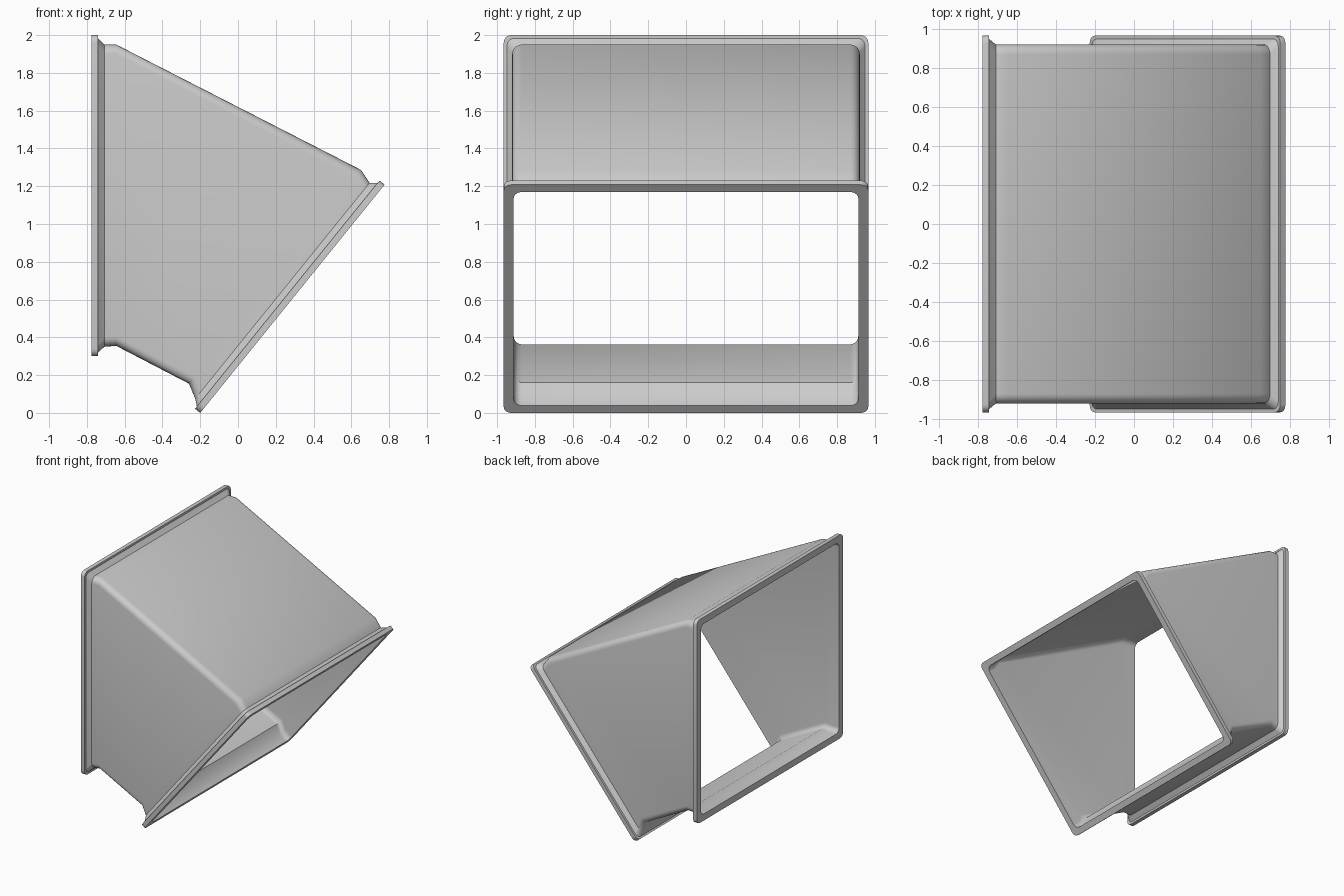
import bpy, bmesh, math
from mathutils import Vector

if "Cube" in bpy.data.objects:
    bpy.data.objects.remove(bpy.data.objects["Cube"])

# Outlet flange face: end points in the xz plane, and its axes
OUT_TOP, OUT_BOT = Vector((0.776, 1.208)), Vector((-0.2, 0.0))
D = (OUT_TOP - OUT_BOT).normalized()
N = Vector((D.y, -D.x))


def inlet(x, inset, half_y, r):
    return Vector((x, 0.30 + inset)), Vector((x, 2.0 - inset)), half_y, r


def outlet(back, inset, half_y, r):
    return OUT_BOT - N * back + D * inset, OUT_TOP - N * back - D * inset, half_y, r


def section(bottom, top, half_y, r):
    """Rounded rectangle spanning bottom-top in xz and +-half_y."""
    axis = (top - bottom).normalized()
    mid, half = (top + bottom) / 2, (top - bottom).length / 2
    pts = []
    for i, (sy, sz) in enumerate(((1, 1), (-1, 1), (-1, -1), (1, -1))):
        for k in range(6):
            a = math.pi / 2 * (i + k / 5)
            y = sy * (half_y - r) + r * math.cos(a)
            p = mid + axis * (sz * (half - r) + r * math.sin(a))
            pts.append((p.x, y, p.y))
    return pts


def body(bottom, top, inner):
    b, t = Vector(bottom), Vector(top)
    axis = (t - b).normalized() * inner
    return b + axis, t - axis, 0.92 - inner, 0.05 - inner


W = 0.008  # wall thickness
bend_in = ((-0.645, 0.355), (-0.645, 1.95))
bend_out = ((-0.26, 0.155), (0.65, 1.287))
rings = [
    # outer skin: inlet flange, flare, body, flare, outlet flange
    inlet(-0.776, 0, 0.965, 0.04),
    inlet(-0.742, 0, 0.965, 0.04),
    inlet(-0.742, 0.017, 0.948, 0.04),
    inlet(-0.708, 0.05, 0.92, 0.05),
    body(*bend_in, 0),
    body(*bend_out, 0),
    outlet(0.068, 0.042, 0.92, 0.05),
    outlet(0.035, 0.015, 0.948, 0.04),
    outlet(0.035, 0, 0.965, 0.04),
    outlet(0, 0, 0.965, 0.04),
    # inner skin back to the inlet
    outlet(0, 0.05, 0.912, 0.042),
    outlet(0.068, 0.05, 0.912, 0.042),
    body(*bend_out, W),
    body(*bend_in, W),
    inlet(-0.708, 0.058, 0.912, 0.042),
    inlet(-0.776, 0.055, 0.912, 0.042),
]

# Loft the sections into one closed duct shell
bm = bmesh.new()
loops = [[bm.verts.new(p) for p in section(*r)] for r in rings]
for i, a in enumerate(loops):
    b = loops[(i + 1) % len(loops)]
    for j in range(len(a)):
        k = (j + 1) % len(a)
        bm.faces.new((a[j], a[k], b[k], b[j]))
bmesh.ops.recalc_face_normals(bm, faces=bm.faces)
mesh = bpy.data.meshes.new("duct_elbow")
bm.to_mesh(mesh)
bm.free()
duct = bpy.data.objects.new("duct_elbow", mesh)
bpy.context.collection.objects.link(duct)
bpy.context.view_layer.objects.active = duct
duct.select_set(True)
bpy.ops.object.shade_smooth_by_angle(angle=math.radians(32))
